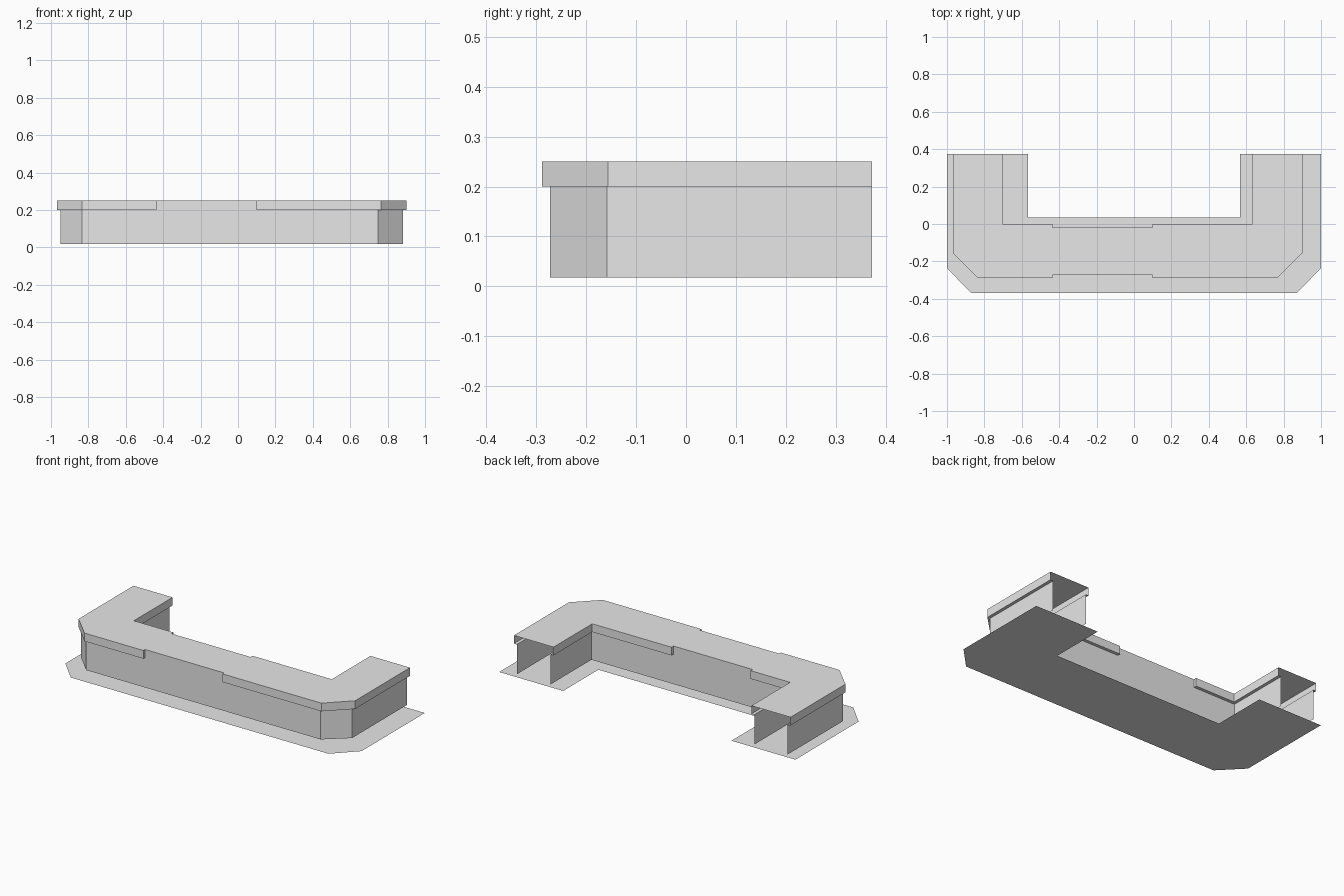
import bpy

cube = bpy.data.objects.get("Cube")
if cube:
    bpy.data.objects.remove(cube)

grey = bpy.data.materials.new("light_grey")
grey.use_nodes = True
grey.diffuse_color = (0.8, 0.8, 0.8, 1)
grey.node_tree.nodes["Principled BSDF"].inputs["Base Color"].default_value = (0.8, 0.8, 0.8, 1)

GROUND, WALL_LOW, EAVE, TOP = 0, 0.018, 0.2, 0.25
BACK = 0.373


def build(name, verts, faces):
    mesh = bpy.data.meshes.new(name)
    mesh.from_pydata(verts, [], faces)
    mesh.materials.append(grey)
    obj = bpy.data.objects.new(name, mesh)
    bpy.context.collection.objects.link(obj)
    return obj


def sheet(name, outline, z):
    """Flat horizontal sheet, outline running counter-clockwise."""
    return build(name, [(x, y, z) for x, y in outline], [list(range(len(outline)))])


def strip(name, path_a, z_a, path_b, z_b):
    """Row of quads between two paths with the same number of points."""
    n = len(path_a)
    verts = [(x, y, z_a) for x, y in path_a] + [(x, y, z_b) for x, y in path_b]
    return build(name, verts, [(i, i + 1, n + i + 1, n + i) for i in range(n - 1)])


# Centre bay, where the roof edge steps back flush with the walls
bay_l, bay_r = -0.437, 0.098
front, rear = -0.273, -0.019

# Eave outlines, each run ending with its short return at the bay
eaves = {
    "right_outer": [(-0.967, BACK), (-0.967, -0.156), (-0.834, -0.289), (bay_l, -0.289), (bay_l, front)],
    "left_outer": [(bay_r, front), (bay_r, -0.289), (0.765, -0.289), (0.9, -0.156), (0.9, BACK)],
    "left_inner": [(0.633, BACK), (0.633, 0), (bay_r, 0), (bay_r, rear)],
    "right_inner": [(bay_l, rear), (bay_l, 0), (-0.703, 0), (-0.703, BACK)],
}
# Wall lines set in beneath each eave
walls = {
    "right_outer": [(-0.948, BACK), (-0.948, -0.158), (-0.834, front), (bay_l, front)],
    "left_outer": [(bay_r, front), (0.748, front), (0.881, -0.158), (0.881, BACK)],
    "left_inner": [(0.652, BACK), (0.652, rear), (bay_r, rear)],
    "right_inner": [(bay_l, rear), (-0.722, rear), (-0.722, BACK)],
}

for side, eave in eaves.items():
    wall = walls[side]
    strip(side + "_fascia", eave, EAVE, eave, TOP)
    strip(side + "_wall", wall, WALL_LOW, wall, EAVE)
    # Soffit closing the overhang, without the bay return
    run = eave[1:] if eave[0][1] in (front, rear) else eave[:-1]
    strip(side + "_soffit", wall, EAVE, run, EAVE)

# Full-height bay walls
for name, y, ends in (("front_bay_wall", front, (bay_l, bay_r)), ("rear_bay_wall", rear, (bay_r, bay_l))):
    line = [(x, y) for x in ends]
    strip(name, line, WALL_LOW, line, TOP)

# Roof follows all four eaves
sheet("roof", [p for run in eaves.values() for p in run], TOP)

# Ground plate, mirrored about x
half = [(0.87, -0.37), (1, -0.236), (1, BACK), (0.568, BACK), (0.568, 0.034)]
sheet("ground_plate", half + [(-x, y) for x, y in reversed(half)], GROUND)
